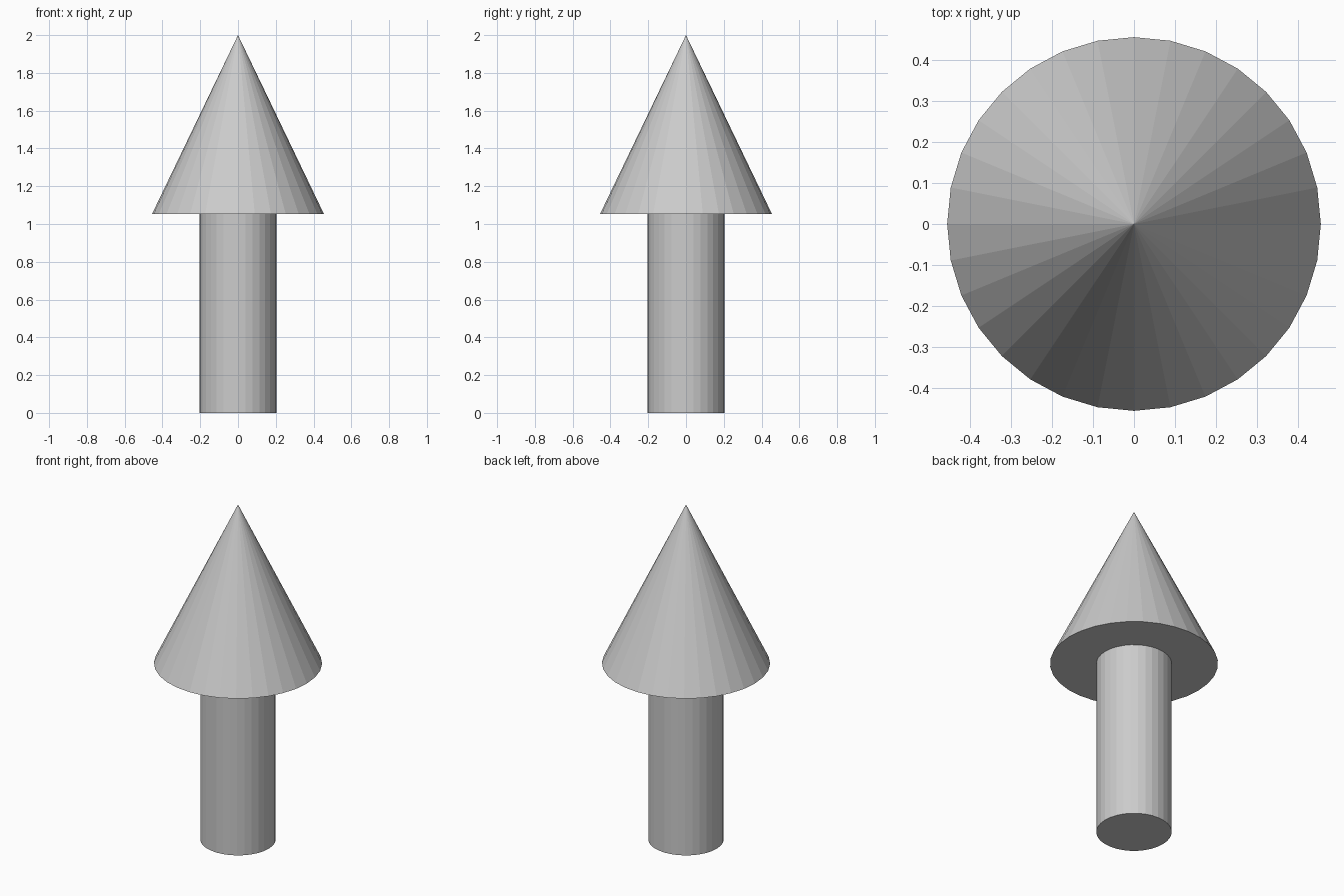
import bpy

if "Cube" in bpy.data.objects:
    bpy.data.objects.remove(bpy.data.objects["Cube"])

SIDES = 32
JOIN_Z = 1.053  # height where the shaft meets the head
TOP_Z = 2.0

# Shaft: plain flat-shaded cylinder standing on the ground
bpy.ops.mesh.primitive_cylinder_add(
    vertices=SIDES, radius=0.204, depth=JOIN_Z, location=(0, 0, JOIN_Z / 2))
bpy.context.object.name = "arrow_shaft"

# Head: wide cone with a closed base
bpy.ops.mesh.primitive_cone_add(
    vertices=SIDES, radius1=0.455, radius2=0, depth=TOP_Z - JOIN_Z,
    location=(0, 0, (JOIN_Z + TOP_Z) / 2))
bpy.context.object.name = "arrow_head"
